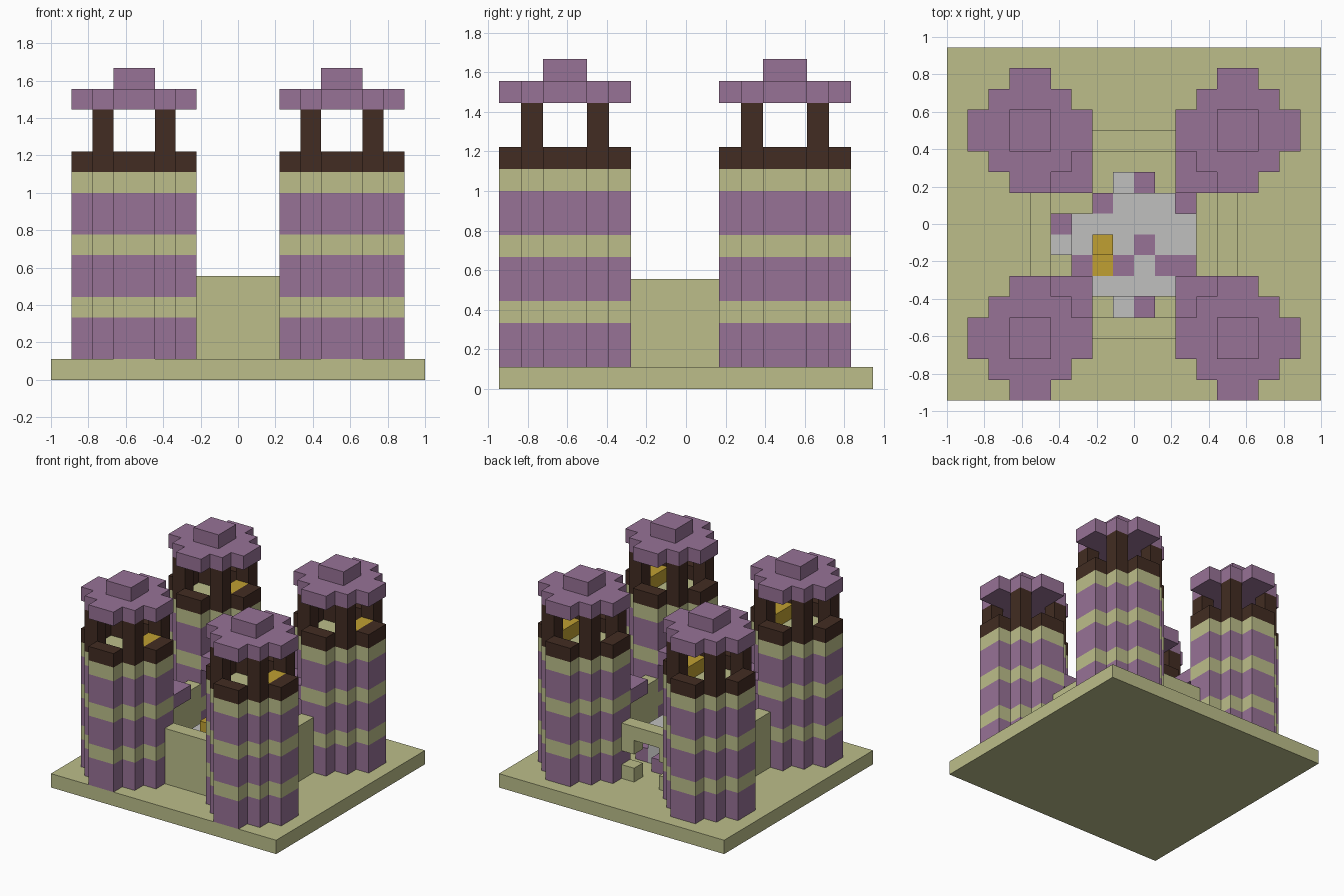
import bpy
import bmesh

U = 1 / 9  # block size; everything below is counted in blocks

cube = bpy.data.objects.get("Cube")
if cube:
    bpy.data.objects.remove(cube, do_unlink=True)


def material(name, rgb):
    lin = [((c / 255 + 0.055) / 1.055) ** 2.4 for c in rgb] + [1]
    m = bpy.data.materials.new(name)
    m.use_nodes = True
    m.diffuse_color = lin
    m.node_tree.nodes["Principled BSDF"].inputs["Base Color"].default_value = lin
    return m


sand = material("sandstone", (188, 190, 138))
purple = material("purple brick", (151, 114, 150))
brown = material("dark wood", (66, 44, 34))
grey = material("pale grey", (192, 192, 191))
gold = material("gold", (192, 160, 50))


def prism(bm, outline, z0, z1):
    """Extrude a block outline upward from z0 to z1."""
    face = bm.faces.new([bm.verts.new((x * U, y * U, z0 * U)) for x, y in outline])
    face.normal_update()
    if face.normal.z < 0:
        face.normal_flip()
    top = bmesh.ops.extrude_face_region(bm, geom=[face])["geom"]
    bmesh.ops.translate(bm, vec=(0, 0, (z1 - z0) * U),
                        verts=[v for v in top if isinstance(v, bmesh.types.BMVert)])
    face.normal_flip()


def rect(x0, y0, x1, y1):
    return [(x0, y0), (x1, y0), (x1, y1), (x0, y1)]


def part(name, mat, pieces):
    """One object from several (outline, bottom, top) pieces."""
    bm = bmesh.new()
    for outline, z0, z1 in pieces:
        prism(bm, outline, z0, z1)
    bmesh.ops.recalc_face_normals(bm, faces=bm.faces)
    me = bpy.data.meshes.new(name)
    bm.to_mesh(me)
    bm.free()
    me.materials.append(mat)
    ob = bpy.data.objects.new(name, me)
    bpy.context.collection.objects.link(ob)
    return ob


# Stepped round plan, made by turning one quarter
quarter = [(3, -1), (3, 1), (2, 1), (2, 2), (1, 2), (1, 3)]
plan = []
for _ in range(4):
    plan += quarter[1:]
    quarter = [(-y, x) for x, y in quarter]


def tower(label, cx, cy, sx, sy):
    def at(outline):
        return [(cx + x, cy + y) for x, y in outline]

    # Striped shaft
    bands = {"purple": (purple, [(1, 3), (4, 6), (7, 9)]),
             "sand": (sand, [(3, 4), (6, 7), (9, 10)])}
    for colour, (mat, spans) in bands.items():
        part(f"{label}_{colour}_bands", mat, [(at(plan), a, b) for a, b in spans])
    # Parapet on the four outer steps, and corner posts
    sides = [rect(-3, -1, -2, 1), rect(2, -1, 3, 1), rect(-1, -3, 1, -2), rect(-1, 2, 1, 3)]
    part(f"{label}_parapet", brown, [(at(s), 10, 11) for s in sides])
    part(f"{label}_posts", brown,
         [(at(rect(x, y, x + 1, y + 1)), 10, 13) for x in (-2, 1) for y in (-2, 1)])
    # Gold bench inside the lookout room
    part(f"{label}_bench", gold, [(at(rect(1, -1, 2, 1)), 10, 11)])
    # Roof and cap
    part(f"{label}_roof", purple, [(at(plan), 13, 14), (at(rect(-1, -1, 1, 1)), 14, 15)])
    # Ledge filling the corner that faces the courtyard
    ledge = [(1, 2), (2, 2), (2, 1), (3, 1), (3, 3), (1, 3)]
    part(f"{label}_ledge", purple, [(at([(x * sx, y * sy) for x, y in ledge]), 6, 7)])


# Ground slab
part("ground_slab", sand, [(rect(-9, -8.5, 9, 8.5), 0, 1)])

# Towers
for side, sx in (("left", 1), ("right", -1)):
    tower(f"front_{side}_tower", 5 * sx, -5.5, -sx, 1)
    tower(f"back_{side}_tower", 5 * sx, 4.5, -sx, -1)

# Courtyard walls
part("front_wall", sand, [(rect(-2, -5.5, 2, -4.5), 1, 5)])
part("left_wall", sand, [(rect(4, -2.5, 5, 1.5), 1, 5)])
part("right_wall", sand, [(rect(-5, -2.5, -4, 1.5), 1, 5)])

# Back wall with its rounded gateway
part("back_wall", sand,
     [(rect(-2, 3.5, 2, 4.5), 4, 5)]
     + [(rect(x, 3.5, x + 1, 4.5), z, z + 1) for x in (-2, 1) for z in (1, 3)])

# Mottled mound in the courtyard, rows from back to front
rows = ["...gp..", "..pgggp", "pgggggg", "ggogpgg", ".popgpp", "..gggg.", "...gp.."]
mound = {"g": [], "p": [], "o": []}
for r, row in enumerate(rows):
    for c, key in enumerate(row):
        if key == ".":
            continue
        x, y = c - 4, 1.5 - r
        top = 3 if (x + 0.5) ** 2 + (y + 1.5) ** 2 < 8 else 2
        if key == "o" and r == 3:
            top = 4
        mound[key].append((rect(x, y, x + 1, y + 1), 1, top))
part("mound_grey", grey, mound["g"])
part("mound_purple", purple, mound["p"])
part("mound_gold", gold, mound["o"])
